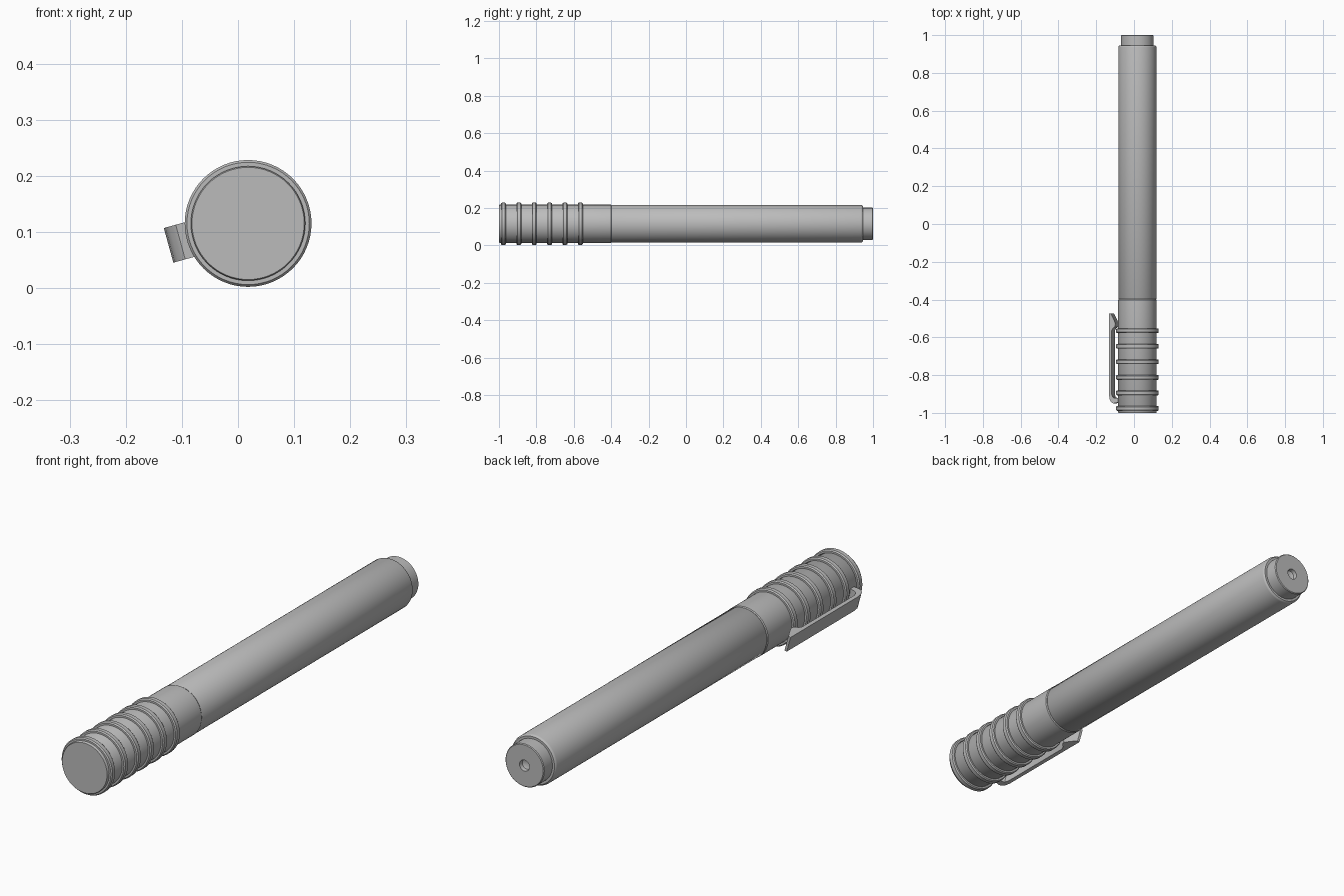
import bpy, bmesh, math
from mathutils import Matrix, Vector

old = bpy.data.objects.get("Cube")
if old:
    bpy.data.objects.remove(old)

AXIS = Vector((0.018, 0, 0.115))

grey = bpy.data.materials.new("plain grey")
grey.use_nodes = True
colour = (0.5, 0.5, 0.5, 1)
grey.diffuse_color = colour
grey.node_tree.nodes["Principled BSDF"].inputs["Base Color"].default_value = colour


def finish(name, bm):
    bmesh.ops.remove_doubles(bm, verts=bm.verts, dist=1e-5)
    bmesh.ops.recalc_face_normals(bm, faces=bm.faces)
    mesh = bpy.data.meshes.new(name)
    bm.to_mesh(mesh)
    bm.free()
    mesh.materials.append(grey)
    obj = bpy.data.objects.new(name, mesh)
    bpy.context.collection.objects.link(obj)
    bpy.ops.object.select_all(action='DESELECT')
    obj.select_set(True)
    bpy.context.view_layer.objects.active = obj
    bpy.ops.object.shade_smooth_by_angle(angle=math.radians(35))
    return obj


def lathe(name, profile, closed=False):
    """Spin (radius, y) points around the pen axis."""
    bm = bmesh.new()
    verts = [bm.verts.new(AXIS + Vector((r, y, 0))) for r, y in profile]
    pairs = list(zip(verts, verts[1:]))
    if closed:
        pairs.append((verts[-1], verts[0]))
    edges = [bm.edges.new(p) for p in pairs]
    bmesh.ops.spin(bm, geom=verts + edges, cent=AXIS, axis=(0, 1, 0),
                   angle=math.tau, steps=64)
    return finish(name, bm)


# Barrel with a rounded rear shoulder
lathe("barrel", [(0, -0.397), (0.099, -0.397), (0.101, -0.394), (0.101, 0.936),
                 (0.099, 0.942), (0.095, 0.945), (0, 0.945)])

# Rear plug with a dimple in its end
lathe("rear_plug", [(0, 0.94), (0.086, 0.94), (0.086, 0.997), (0.083, 1.0),
                    (0.022, 1.0), (0.02, 0.985), (0, 0.975)])

# Cap with a thin seam against the barrel
lathe("cap", [(0, -1.0), (0.1, -1.0), (0.102, -0.997), (0.102, -0.402),
              (0.099, -0.398), (0, -0.398)])

# Raised grip rings
for i in range(6):
    y = -0.976 + i * 0.0822
    lathe(f"grip_ring_{i + 1}", [(0.098, y - 0.013), (0.109, y - 0.013),
          (0.113, y - 0.008), (0.113, y + 0.008), (0.109, y + 0.013),
          (0.098, y + 0.013)], closed=True)

# Pocket clip: side outline (radius, y) extruded across its width
outline = [(0.099, -0.945), (0.125, -0.95), (0.137, -0.942), (0.144, -0.927),
           (0.147, -0.905), (0.147, -0.475), (0.137, -0.475), (0.118, -0.512),
           (0.112, -0.53), (0.116, -0.545), (0.126, -0.552), (0.133, -0.565),
           (0.133, -0.9), (0.128, -0.916), (0.118, -0.922), (0.099, -0.922)]
bm = bmesh.new()
face = bm.faces.new([bm.verts.new((-r, y, -0.032)) for r, y in outline])
side = bmesh.ops.extrude_face_region(bm, geom=[face])["geom"]
bmesh.ops.translate(bm, vec=(0, 0, 0.064),
                    verts=[v for v in side if isinstance(v, bmesh.types.BMVert)])
turn = Matrix.Translation(AXIS) @ Matrix.Rotation(math.radians(-15.4), 4, 'Y')
bmesh.ops.transform(bm, matrix=turn, verts=bm.verts)
finish("pocket_clip", bm)
